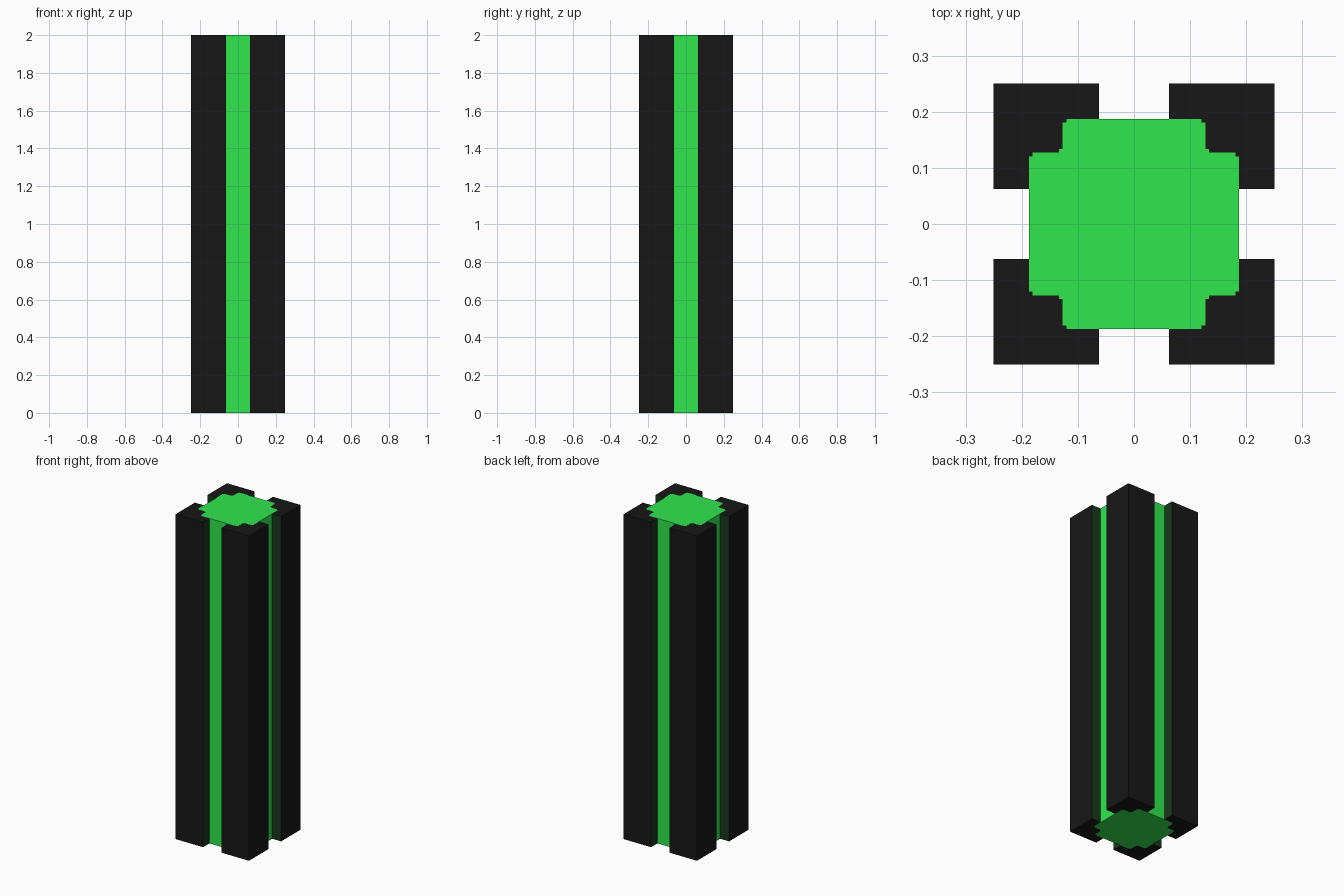
import bpy
import bmesh

if "Cube" in bpy.data.objects:
    bpy.data.objects.remove(bpy.data.objects["Cube"])


def material(name, rgb):
    m = bpy.data.materials.new(name)
    m.diffuse_color = (*rgb, 1.0)
    m.use_nodes = True
    m.node_tree.nodes["Principled BSDF"].inputs["Base Color"].default_value = m.diffuse_color
    return m


green = material("bright green", (0.030, 0.82, 0.080))
dark_green = material("dark green", (0.0085, 0.043, 0.0115))
black = material("charcoal", (0.0085, 0.0085, 0.0085))

HALF = 0.25      # outer half width
CORE = 0.1875    # core half width
GAP = 0.0625     # half width of the slot between posts
HEIGHT = 2.0
LIP = 0.0006     # core ends stand just proud of the posts


def prism(name, outline, z0, z1, mats):
    """Extrude a counter-clockwise outline from z0 to z1."""
    bm = bmesh.new()
    base = bm.faces.new([bm.verts.new((x, y, z0)) for x, y in outline])
    ext = bmesh.ops.extrude_face_region(bm, geom=[base], use_keep_orig=True)
    top = [v for v in ext["geom"] if isinstance(v, bmesh.types.BMVert)]
    bmesh.ops.translate(bm, verts=top, vec=(0, 0, z1 - z0))
    bmesh.ops.recalc_face_normals(bm, faces=bm.faces)
    mesh = bpy.data.meshes.new(name)
    bm.to_mesh(mesh)
    bm.free()
    for m in mats:
        mesh.materials.append(m)
    obj = bpy.data.objects.new(name, mesh)
    bpy.context.collection.objects.link(obj)
    return obj


# Glowing core: one stepped corner, turned around the four quadrants
corner = [(CORE, 0.12), (0.181, 0.12), (0.181, 0.127), (0.134, 0.127),
          (0.134, 0.134), (0.127, 0.134), (0.127, 0.181), (0.12, 0.181),
          (0.12, CORE)]
outline = []
for turn in range(4):
    outline += corner
    corner = [(-y, x) for x, y in corner]
prism("core", outline, 0, HEIGHT, [green])

# Four corner posts, with dark green on the faces lining the slots
for sx, side in ((-1, "left"), (1, "right")):
    for sy, end in ((-1, "front"), (1, "back")):
        xs = sorted((sx * GAP, sx * HALF))
        ys = sorted((sy * GAP, sy * HALF))
        square = [(xs[0], ys[0]), (xs[1], ys[0]), (xs[1], ys[1]), (xs[0], ys[1])]
        post = prism(f"{end}_{side}_post", square, LIP, HEIGHT - LIP,
                     [black, dark_green])
        for f in post.data.polygons:
            if f.normal.x * sx < -0.5 or f.normal.y * sy < -0.5:
                f.material_index = 1
